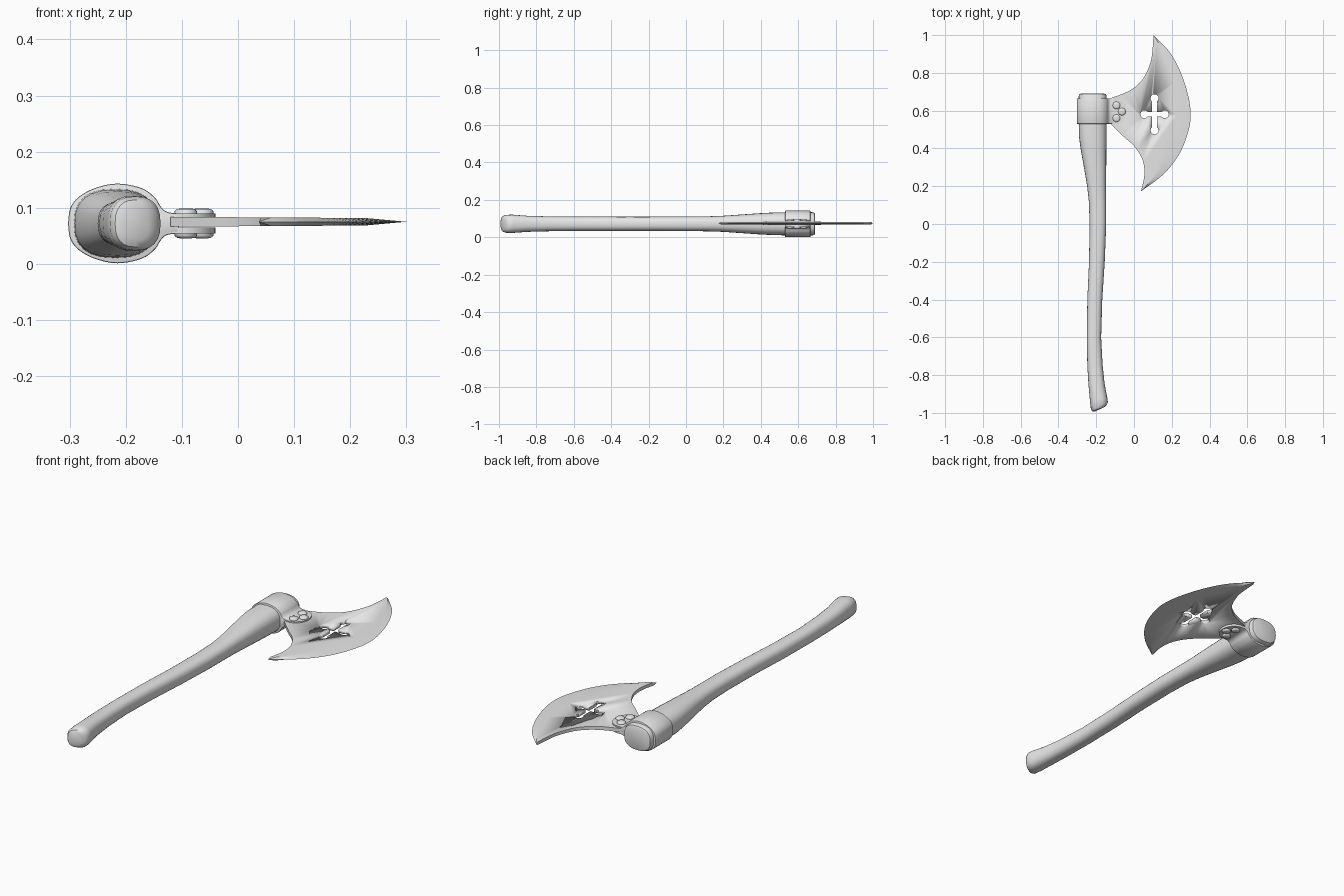
import bpy, bmesh, math
from mathutils import Vector

if "Cube" in bpy.data.objects:
    bpy.data.objects.remove(bpy.data.objects["Cube"])

MID = 0.072  # height of the tool's central plane

steel = bpy.data.materials.new("plain grey")
steel.diffuse_color = (0.8, 0.8, 0.8, 1)
steel.use_nodes = True
steel.node_tree.nodes["Principled BSDF"].inputs["Base Color"].default_value = steel.diffuse_color


def finish(name, bm, angle=35):
    """Turn a bmesh into a smooth-shaded object with sharp corners kept."""
    bmesh.ops.recalc_face_normals(bm, faces=bm.faces)
    me = bpy.data.meshes.new(name)
    bm.to_mesh(me)
    bm.free()
    me.materials.append(steel)
    ob = bpy.data.objects.new(name, me)
    bpy.context.collection.objects.link(ob)
    bpy.ops.object.select_all(action='DESELECT')
    ob.select_set(True)
    bpy.context.view_layer.objects.active = ob
    bpy.ops.object.shade_smooth_by_angle(angle=math.radians(angle))
    return ob


def prism(name, points, offset, bevel=0.0):
    """Extrude a flat outline of 3D points along an offset."""
    bm = bmesh.new()
    face = bm.faces.new([bm.verts.new(p) for p in points])
    ext = bmesh.ops.extrude_face_region(bm, geom=[face])
    bmesh.ops.translate(bm, vec=offset,
                        verts=[g for g in ext['geom'] if isinstance(g, bmesh.types.BMVert)])
    if bevel:
        rim = [e for e in bm.edges if e.calc_face_angle(0) > 0.7]
        bmesh.ops.bevel(bm, geom=rim, offset=bevel, segments=2, affect='EDGES', profile=0.5)
    return finish(name, bm)


def spline(pts, steps=5):
    """Catmull-Rom curve through the points."""
    p = [Vector(q) for q in pts]
    p = [2 * p[0] - p[1]] + p + [2 * p[-1] - p[-2]]
    out = []
    for a, b, c, d in zip(p, p[1:], p[2:], p[3:]):
        for i in range(steps):
            t = i / steps
            out.append(0.5 * (2 * b + (c - a) * t + (2 * a - 5 * b + 4 * c - d) * t * t
                              + (3 * b - a - 3 * c + d) * t ** 3))
    return out + [p[-2]]


# Handle: rounded-square rings lofted along y (y, left x, right x, half height, end slant)
rings = [
    (-0.981, -0.205, -0.158, 0.030, 0.45), (-0.975, -0.219, -0.145, 0.042, 0.45),
    (-0.962, -0.228, -0.138, 0.048, 0.42), (-0.930, -0.233, -0.141, 0.049, 0.2),
    (-0.85, -0.241, -0.155, 0.043, 0), (-0.75, -0.247, -0.166, 0.040, 0),
    (-0.60, -0.250, -0.174, 0.038, 0), (-0.40, -0.247, -0.168, 0.038, 0),
    (-0.20, -0.238, -0.155, 0.038, 0), (0.0, -0.235, -0.147, 0.039, 0),
    (0.12, -0.239, -0.147, 0.040, 0), (0.20, -0.248, -0.148, 0.043, 0),
    (0.30, -0.265, -0.147, 0.050, 0), (0.40, -0.283, -0.146, 0.057, 0),
    (0.46, -0.291, -0.145, 0.060, 0), (0.55, -0.293, -0.145, 0.062, 0),
    (0.677, -0.293, -0.145, 0.062, 0), (0.687, -0.289, -0.149, 0.058, 0),
    (0.691, -0.278, -0.160, 0.049, 0)]
SIDES = 24
bm = bmesh.new()
loops = []
for y, x0, x1, hz, slant in rings:
    cx, hx = (x0 + x1) / 2, (x1 - x0) / 2
    loop = []
    for i in range(SIDES):
        a = math.tau * i / SIDES
        c, s = math.cos(a), math.sin(a)
        dx = hx * math.copysign(abs(c) ** 0.8, c)
        dz = hz * math.copysign(abs(s) ** 0.8, s)
        loop.append(bm.verts.new((cx + dx, y + slant * dx, MID + dz)))
    loops.append(loop)
for a, b in zip(loops, loops[1:]):
    for i in range(SIDES):
        j = (i + 1) % SIDES
        bm.faces.new((a[i], a[j], b[j], b[i]))
bm.faces.new(loops[0])
bm.faces.new(loops[-1])
finish("handle", bm)

# Collar: oval band that pinches in towards the blade
half = spline([(-0.303, 0.0), (-0.299, 0.027), (-0.284, 0.047), (-0.255, 0.063), (-0.215, 0.071),
               (-0.172, 0.063), (-0.148, 0.046), (-0.137, 0.029), (-0.126, 0.0205),
               (-0.105, 0.0175)], 4)
profile = [(p.x, 0.53, MID + p.y) for p in half]
profile += [(p.x, 0.53, MID - p.y) for p in reversed(half[1:])]
prism("collar", profile, (0, 0.135, 0), 0.003)

# Flange: round-ended cheek plates holding the blade
tab = [(-0.13, 0.53)]
tab += [(-0.10 + 0.06 * math.cos(a), 0.5975 + 0.0675 * math.sin(a))
        for a in [math.pi * (i / 16 - 0.5) for i in range(17)]]
tab += [(-0.13, 0.665)]
for name, z in (("upper_flange", MID + 0.007), ("lower_flange", MID - 0.0175)):
    prism(name, [(x, y, z) for x, y in tab], (0, 0, 0.0105))

# Rivets: low domed discs on both faces
for n, (x, y) in enumerate([(-0.093, 0.628), (-0.064, 0.595), (-0.093, 0.560)]):
    for side in (1, -1):
        bm = bmesh.new()
        prev = None
        for r, h in ((0.020, 0.015), (0.020, 0.022), (0.016, 0.0255), (0.008, 0.027)):
            ring = [bm.verts.new((x + r * math.cos(math.tau * i / 16),
                                  y + r * math.sin(math.tau * i / 16),
                                  MID + side * h)) for i in range(16)]
            if prev:
                for i in range(16):
                    j = (i + 1) % 16
                    bm.faces.new((prev[i], prev[j], ring[j], ring[i]))
            else:
                bm.faces.new(ring)
            prev = ring
        bm.faces.new(prev)
        finish(f"rivet_{n + 1}_{'top' if side > 0 else 'bottom'}", bm, 50)

# Blade: flat cheeks with a sharpened crescent edge
edge = spline([(0.103, 1.0), (0.198, 0.897), (0.267, 0.75), (0.300, 0.595),
               (0.283, 0.475), (0.232, 0.357), (0.150, 0.258), (0.037, 0.173)])
back = spline([(0.037, 0.173), (0.055, 0.262), (0.045, 0.34), (0.003, 0.41),
               (-0.05, 0.458), (-0.12, 0.525)])
back += spline([(-0.12, 0.667), (-0.024, 0.706), (0.045, 0.765), (0.087, 0.855),
                (0.099, 0.935), (0.103, 1.0)])
BLADE_Z = MID + 0.003
bm = bmesh.new()
last = len(edge) - 1
rim = [bm.verts.new((p.x, p.y, BLADE_Z)) for p in edge]
centre = Vector((0.0, 0.59))
cheeks = []
for side in (1, -1):
    def vert(p):
        return bm.verts.new((p.x, p.y, BLADE_Z + side * (0.0088 - 0.006 * (p.x + 0.13))))
    inner = [rim[0]]
    for i in range(1, last):
        w = 0.075 * math.sin(math.pi * i / last)
        inner.append(vert(edge[i] + (centre - edge[i]).normalized() * w))
    inner.append(rim[last])
    spine = [vert(p) for p in back[1:-1]]
    bm.faces.new(inner + spine)
    for i in range(last):
        quad = [rim[i], rim[i + 1], inner[i + 1], inner[i]]
        bm.faces.new(list(dict.fromkeys(quad)))
    cheeks.append([rim[last]] + spine + [rim[0]])
for i in range(len(cheeks[0]) - 1):
    quad = [cheeks[0][i], cheeks[0][i + 1], cheeks[1][i + 1], cheeks[1][i]]
    bm.faces.new(list(dict.fromkeys(quad)))
blade = finish("blade", bm, 20)

# Cross-shaped hole with round arm ends
outline = []
R, NECK = 0.021, math.radians(142)
w = R * math.sin(NECK)
for k in range(4):
    reach = (0.075 if k % 2 == 0 else 0.106) - R
    arm = [Vector((w, -w))]
    arm += [Vector((reach + R * math.cos(a), R * math.sin(a)))
            for a in [NECK * (i / 8 - 1) for i in range(17)]]
    c, s = ((1, 0), (0, 1), (-1, 0), (0, -1))[k]
    outline += [(0.109 + p.x * c - p.y * s, 0.581 + p.x * s + p.y * c, MID - 0.05) for p in arm]
cutter = prism("cross_cutter", outline, (0, 0, 0.1))
cutter.hide_render = True
cutter.hide_viewport = True
cut = blade.modifiers.new("cross_hole", 'BOOLEAN')
cut.operation = 'DIFFERENCE'
cut.solver = 'EXACT'
cut.object = cutter
